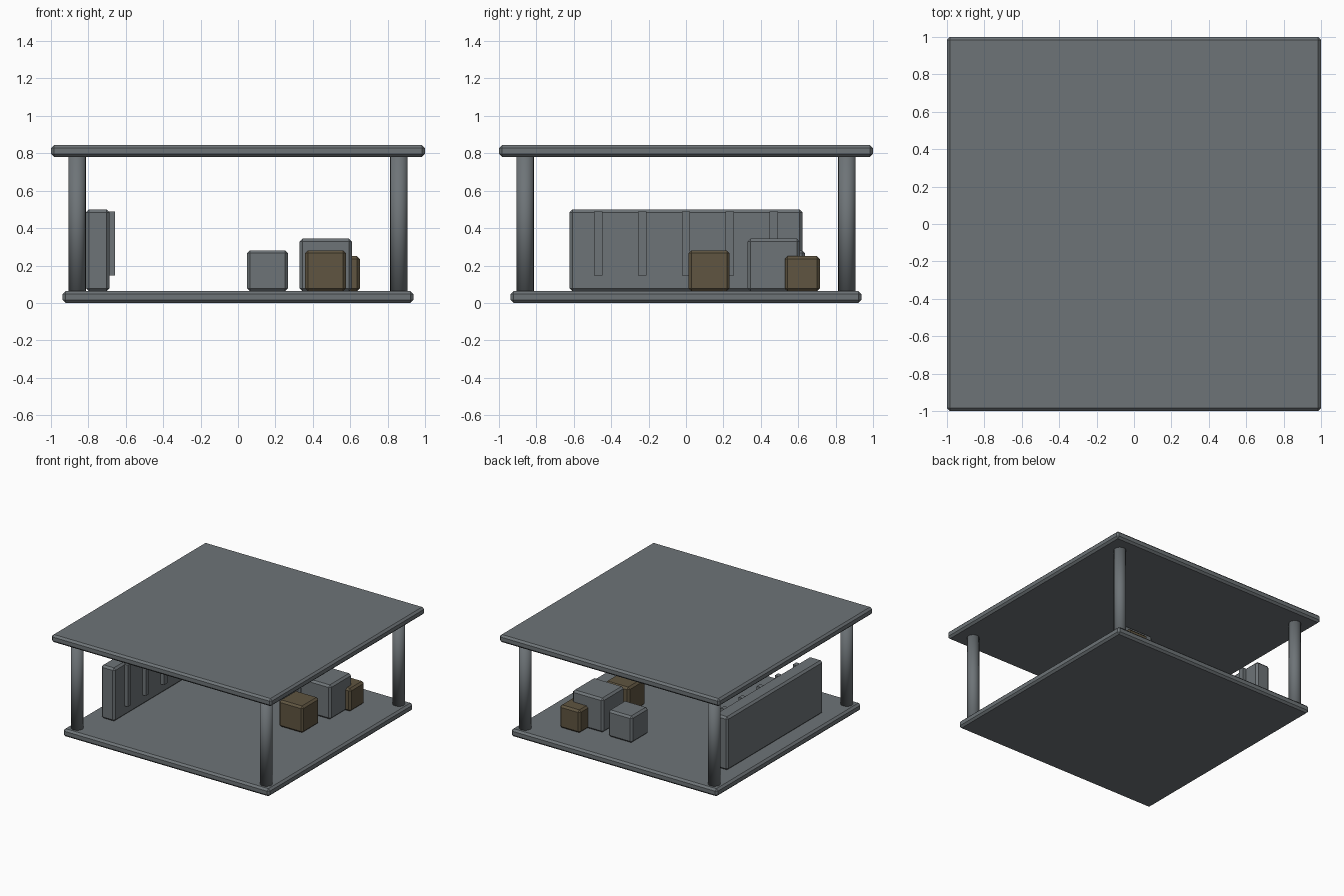
import bpy

if "Cube" in bpy.data.objects:
    bpy.data.objects.remove(bpy.data.objects["Cube"])


def make_material(name, rgb):
    m = bpy.data.materials.new(name)
    m.diffuse_color = (*rgb, 1.0)
    m.use_nodes = True
    m.node_tree.nodes["Principled BSDF"].inputs["Base Color"].default_value = m.diffuse_color
    return m


GREY = make_material("steel grey", (0.155, 0.174, 0.186))
BROWN = make_material("dull brown", (0.115, 0.090, 0.052))


def box(name, lo, hi, mat, bevel=0.0156):
    """Box between two corners with a chamfered edge."""
    centre = [(a + b) / 2 for a, b in zip(lo, hi)]
    bpy.ops.mesh.primitive_cube_add(size=1, location=centre)
    ob = bpy.context.object
    ob.name = name
    ob.scale = [b - a for a, b in zip(lo, hi)]
    bpy.ops.object.transform_apply(location=False, rotation=False, scale=True)
    ob.data.materials.append(mat)
    if bevel:
        mod = ob.modifiers.new("chamfer", 'BEVEL')
        mod.width = bevel
        mod.segments = 1
    return ob


FLOOR = 0.0625
ROOF = 0.781

# Floor and roof slabs
box("floor_slab", (-0.9375, -0.9375, 0), (0.9375, 0.9375, FLOOR), GREY)
box("roof_slab", (-1, -1, ROOF), (1, 1, ROOF + 0.0625), GREY)

# Corner pillars
for sx, side in ((-1, "left"), (1, "right")):
    for sy, end in ((-1, "front"), (1, "back")):
        bpy.ops.mesh.primitive_cylinder_add(
            vertices=16, radius=0.047, depth=ROOF - FLOOR + 0.02,
            location=(sx * 0.86, sy * 0.86, (ROOF + FLOOR) / 2))
        pillar = bpy.context.object
        pillar.name = f"pillar_{end}_{side}"
        pillar.data.materials.append(GREY)
        bpy.ops.object.shade_smooth()

# Long cabinet with upright ribs on its inner face
box("cabinet", (-0.8125, -0.622, FLOOR), (-0.6875, 0.622, 0.5), GREY)
for i in range(5):
    y = (i - 2) * 0.2345
    box(f"cabinet_rib_{i + 1}", (-0.70, y - 0.022, 0.147),
        (-0.658, y + 0.022, 0.489), GREY, 0)

# Crates: name, centre x, centre y, size, colour
for name, x, y, s, mat in (
    ("small_grey_crate", 0.157, 0.527, 0.219, GREY),
    ("large_grey_crate", 0.469, 0.469, 0.281, GREY),
    ("front_brown_crate", 0.467, 0.124, 0.219, BROWN),
    ("back_brown_crate", 0.558, 0.622, 0.1875, BROWN),
):
    h = s / 2
    box(name, (x - h, y - h, FLOOR), (x + h, y + h, FLOOR + s), mat)
